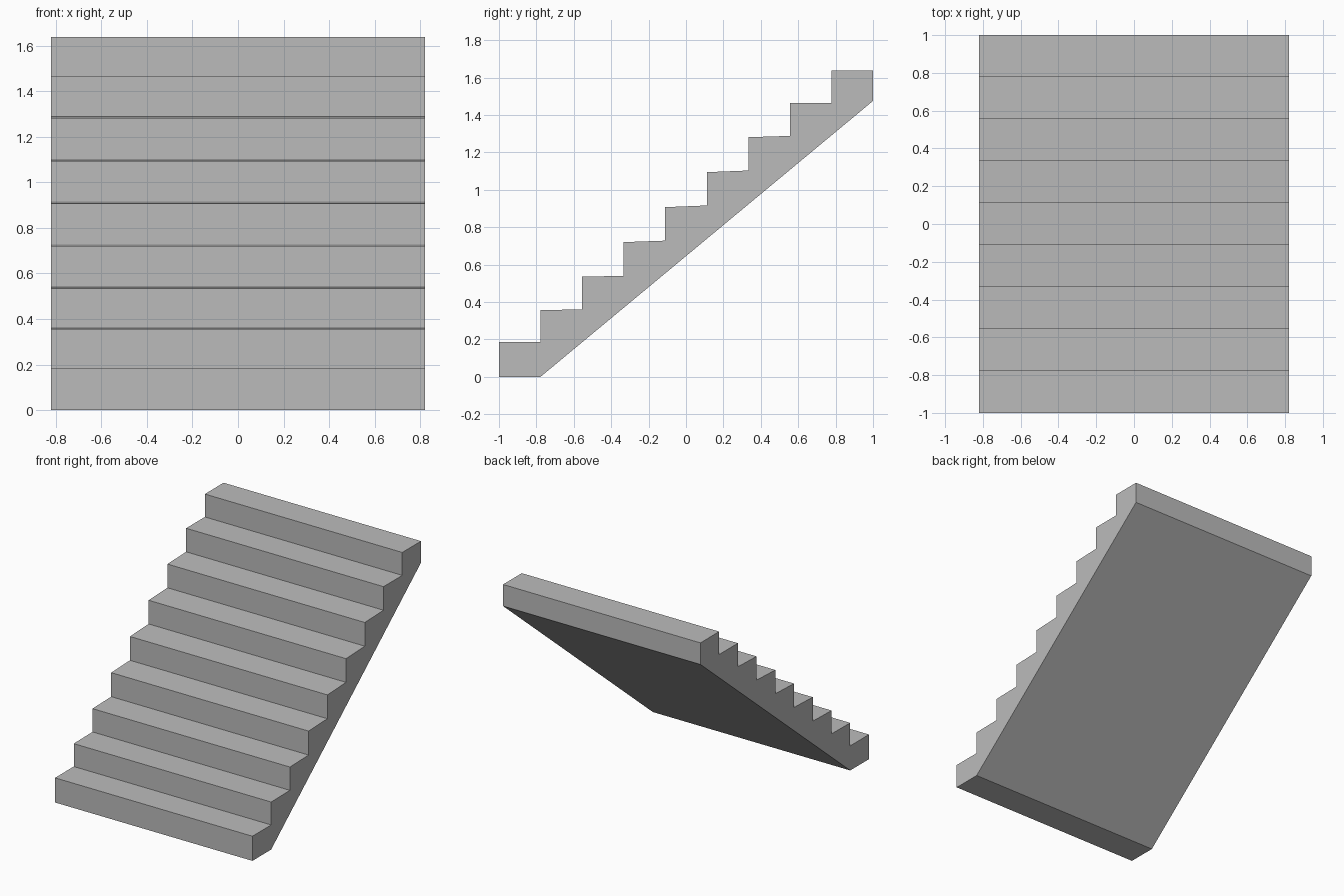
import bpy
import bmesh

cube = bpy.data.objects.get("Cube")
if cube:
    bpy.data.objects.remove(cube, do_unlink=True)

HALF_WIDTH = 0.82
# Tread heights at the front and back edge of each step
TREADS = [(0.185, 0.185), (0.357, 0.36), (0.535, 0.54), (0.72, 0.728),
          (0.907, 0.916), (1.094, 1.103), (1.281, 1.288),
          (1.465, 1.465), (1.637, 1.637)]
DEPTH = 2 / len(TREADS)

# Plain grey finish
grey = bpy.data.materials.new("plain grey")
grey.use_nodes = True
colour = (0.5, 0.5, 0.5, 1)
grey.diffuse_color = colour
grey.node_tree.nodes["Principled BSDF"].inputs["Base Color"].default_value = colour

# Side profile: flat foot, stepped top, short back edge, sloping underside
profile = [(-1, 0)]
for i, (front, back) in enumerate(TREADS):
    y = -1 + i * DEPTH
    profile += [(y, front), (y + DEPTH, back)]
profile += [(1, 1.475), (-1 + DEPTH, 0)]

# Sweep the profile across the width of the flight
bm = bmesh.new()
side = bm.faces.new([bm.verts.new((-HALF_WIDTH, y, z)) for y, z in profile])
swept = bmesh.ops.extrude_face_region(bm, geom=[side], use_keep_orig=True)
verts = [v for v in swept["geom"] if isinstance(v, bmesh.types.BMVert)]
bmesh.ops.translate(bm, verts=verts, vec=(2 * HALF_WIDTH, 0, 0))
bmesh.ops.recalc_face_normals(bm, faces=bm.faces)

mesh = bpy.data.meshes.new("stair_flight")
bm.to_mesh(mesh)
bm.free()
mesh.materials.append(grey)
stairs = bpy.data.objects.new("stair_flight", mesh)
bpy.context.collection.objects.link(stairs)
